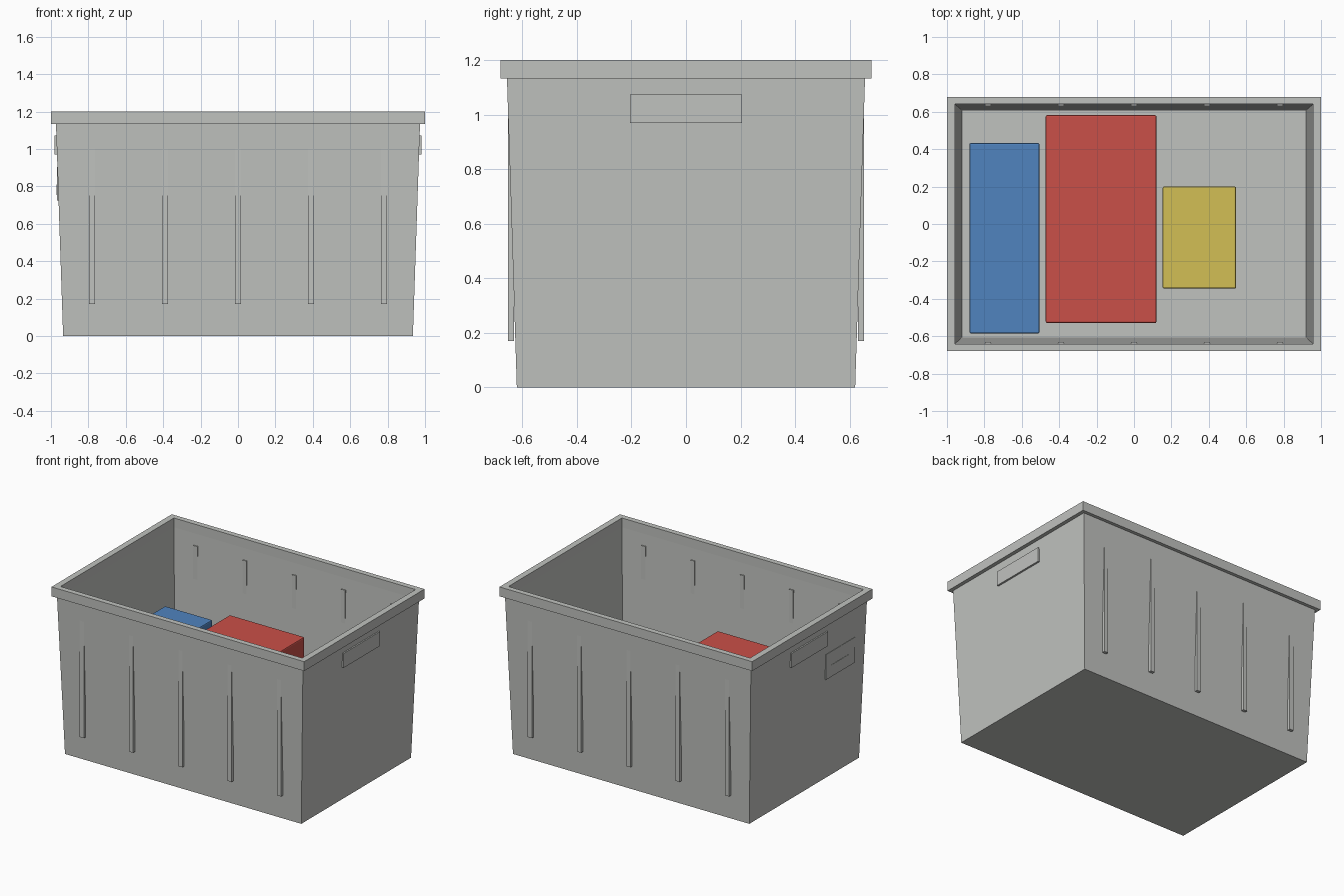
import bpy
import bmesh

cube = bpy.data.objects.get("Cube")
if cube:
    bpy.data.objects.remove(cube, do_unlink=True)


def material(name, rgb):
    mat = bpy.data.materials.new(name)
    mat.use_nodes = True
    mat.diffuse_color = (*rgb, 1)
    mat.node_tree.nodes["Principled BSDF"].inputs["Base Color"].default_value = (*rgb, 1)
    return mat


GREY = material("light grey plastic", (0.53, 0.54, 0.52))
BLUE = material("blue", (0.08, 0.23, 0.52))
RED = material("red", (0.59, 0.08, 0.065))
YELLOW = material("yellow", (0.65, 0.52, 0.09))


def finish(name, bm, mat):
    bmesh.ops.recalc_face_normals(bm, faces=bm.faces)
    mesh = bpy.data.meshes.new(name)
    bm.to_mesh(mesh)
    bm.free()
    mesh.materials.append(mat)
    obj = bpy.data.objects.new(name, mesh)
    bpy.context.collection.objects.link(obj)
    return obj


def box(name, x, y, z, mat, bevel=0):
    """Box given by its (low, high) range on each axis."""
    bm = bmesh.new()
    bmesh.ops.create_cube(bm, size=1)
    for v in bm.verts:
        v.co = [r[0] if c < 0 else r[1] for c, r in zip(v.co, (x, y, z))]
    obj = finish(name, bm, mat)
    if bevel:
        mod = obj.modifiers.new("Bevel", 'BEVEL')
        mod.width = bevel
        mod.segments = 2
    return obj


def rectangular_loft(name, rings, mat, closed=False):
    """Join rectangles (half x, half y, z); close into a loop or cap both ends."""
    bm = bmesh.new()
    loops = [[bm.verts.new((sx * hx, sy * hy, z))
              for sx, sy in ((-1, -1), (1, -1), (1, 1), (-1, 1))]
             for hx, hy, z in rings]
    pairs = list(zip(loops, loops[1:]))
    if closed:
        pairs.append((loops[-1], loops[0]))
    else:
        bm.faces.new(loops[0])
        bm.faces.new(loops[-1])
    for a, b in pairs:
        for i in range(4):
            j = (i + 1) % 4
            bm.faces.new((a[i], a[j], b[j], b[i]))
    return finish(name, bm, mat)


# Tapered open tub: outside wall, top edge, inside wall, floor
rectangular_loft("tub", [(0.935, 0.62, 0), (0.974, 0.657, 1.16),
                         (0.958, 0.642, 1.16), (0.92, 0.606, 0.02)], GREY)

# Overhanging rim
rectangular_loft("rim", [(1, 0.68, 1.133), (1, 0.68, 1.2),
                         (0.956, 0.641, 1.2), (0.956, 0.641, 1.133)], GREY, closed=True)

# Upright ribs through the long walls
for side, low, high in (("front", -0.652, -0.631), ("back", 0.631, 0.652)):
    for i in range(5):
        x = (i - 2) * 0.39
        box(f"{side}_rib_{i + 1}", (x - 0.016, x + 0.016), (low, high), (0.17, 1.05), GREY)

# Grips on the short walls
for side, x in (("left", (0.963, 0.981)), ("right", (-0.981, -0.963))):
    box(f"{side}_grip", x, (-0.206, 0.206), (0.97, 1.073), GREY)

# Tag plate with a raised strip
box("tag_plate", (-0.968, -0.959), (-0.53, -0.2), (0.725, 0.905), GREY)
box("tag_strip", (-0.97, -0.962), (-0.46, -0.26), (0.755, 0.81), GREY)

# Packages standing on the floor
box("blue_package", (-0.88, -0.505), (-0.585, 0.433), (0.02, 0.672), BLUE, 0.008)
box("red_package", (-0.472, 0.12), (-0.53, 0.582), (0.02, 0.66), RED, 0.008)
box("yellow_package", (0.153, 0.546), (-0.345, 0.2), (0.02, 0.42), YELLOW, 0.008)
